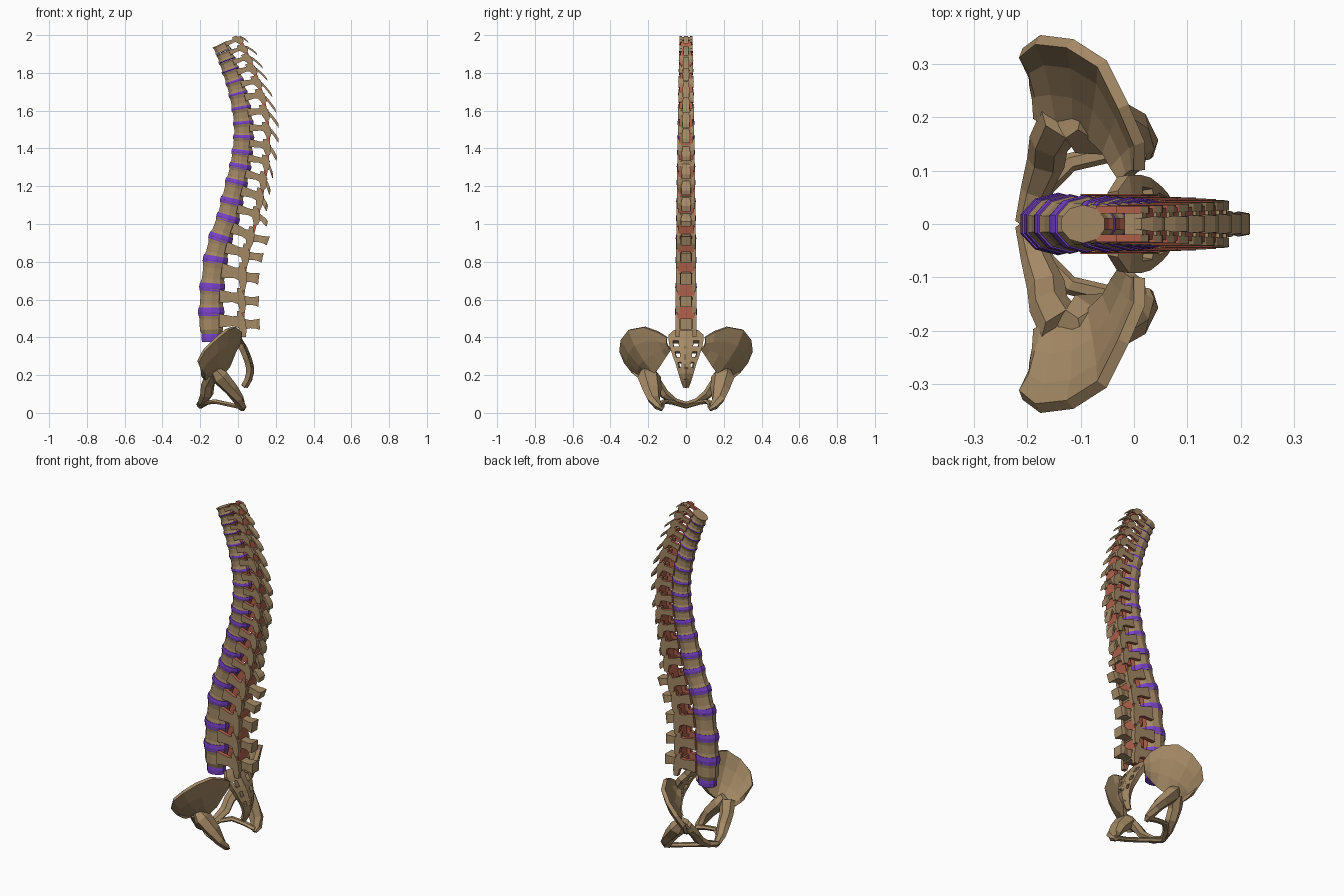
import bpy, bmesh, math
from mathutils import Vector

if "Cube" in bpy.data.objects:
    bpy.data.objects.remove(bpy.data.objects["Cube"])


def material(name, rgb):
    m = bpy.data.materials.new(name)
    m.use_nodes = True
    m.diffuse_color = (*rgb, 1)
    m.node_tree.nodes["Principled BSDF"].inputs["Base Color"].default_value = (*rgb, 1)
    return m


BONE = material("bone", (0.37, 0.25, 0.13))
DISC = material("disc purple", (0.19, 0.055, 0.58))
LINING = material("canal red", (0.44, 0.12, 0.07))


def finish(name, bm, mats):
    mesh = bpy.data.meshes.new(name)
    bm.to_mesh(mesh)
    bm.free()
    for m in mats:
        mesh.materials.append(m)
    ob = bpy.data.objects.new(name, mesh)
    bpy.context.collection.objects.link(ob)
    return ob


def loft(bm, rings, closed=True):
    """Skin a list of equal-length point rings, capping both ends when closed."""
    rows = [[bm.verts.new(p) for p in r] for r in rings]
    n = len(rows[0])
    faces = []
    for a, b in zip(rows, rows[1:]):
        for k in range(n if closed else n - 1):
            j = (k + 1) % n
            faces.append(bm.faces.new((a[k], a[j], b[j], b[k])))
    if closed:
        faces += [bm.faces.new(rows[0][::-1]), bm.faces.new(rows[-1])]
        bmesh.ops.recalc_face_normals(bm, faces=faces)
    return faces


def tube(bm, path, sides=6):
    """Faceted limb along points given as x, y, z, radius."""
    pts = [Vector(p[:3]) for p in path]
    rings = []
    for i, p in enumerate(pts):
        d = (pts[min(i + 1, len(pts) - 1)] - pts[max(i - 1, 0)]).normalized()
        a = d.cross(Vector((0, 0, 1))).normalized()
        b = d.cross(a)
        rings.append([p + path[i][3] * (a * math.cos(t) + b * 0.7 * math.sin(t))
                      for t in (math.tau * k / sides for k in range(sides))])
    loft(bm, rings)


# Spine curve through the discs, as x and z
CURVE = [Vector((x, 0, z)) for x, z in (
    (-.14, .40), (-.142, .535), (-.137, .665), (-.12, .81), (-.092, .925), (-.053, 1.03),
    (-.033, 1.12), (-.008, 1.22), (.012, 1.305), (.022, 1.38), (.03, 1.46), (.028, 1.535),
    (.017, 1.615), (0, 1.69), (-.018, 1.755), (-.04, 1.815), (-.058, 1.867),
    (-.077, 1.913), (-.097, 1.955))]
# Tips of the spinous processes
TIPS = [Vector((x, 0, z)) for x, z in (
    (.115, .47), (.11, .59), (.11, .71), (.13, .82), (.16, .91), (.155, 1.0),
    (.155, 1.08), (.17, 1.165), (.185, 1.25), (.205, 1.345), (.215, 1.44), (.215, 1.52),
    (.2, 1.6), (.18, 1.68), (.155, 1.765), (.13, 1.83), (.1, 1.9), (.055, 1.963))]
COUNT = len(TIPS)


def lerp(a, b, i):
    return a + (b - a) * i / COUNT


def direction(i):
    return (CURVE[min(i + 1, COUNT)] - CURVE[max(i - 1, 0)]).normalized()


def frame(i):
    """Centre, up axis, back axis, height and canal-roof distance of one vertebra."""
    span = CURVE[i + 1] - CURVE[i]
    up = span.normalized()
    return (CURVE[i] + span / 2, up, Vector((up.z, 0, -up.x)), span.length, lerp(.158, .09, i))


def oval(centre, up, i, scale):
    back = Vector((up.z, 0, -up.x))
    rx, ry = lerp(.069, .043, i) * scale, lerp(.055, .033, i) * scale
    return [centre + back * (rx * math.cos(a)) + Vector((0, ry * math.sin(a), 0))
            for a in (math.tau * (k + .5) / 10 for k in range(10))]


def vertebra(i):
    low, high = CURVE[i], CURVE[i + 1]
    centre, up, back, h, lamina = frame(i)
    depth, wide = lerp(.069, .043, i), lerp(.056, .032, i)
    bm = bmesh.new()

    def place(s, y, t):
        return centre + back * s + up * t + Vector((0, y, 0))

    def bar(sections):
        # each section: distance back, side, height, half width, half height
        return loft(bm, [[place(s, y + a * w, t + b * e)
                          for a, b in ((-1, -1), (1, -1), (1, 1), (-1, 1))]
                         for s, y, t, w, e in sections])

    # waisted body with a red rear wall
    body = loft(bm, [oval(low.lerp(high, .08), direction(i), i, .75 if i == 0 else 1.05),
                     oval(low.lerp(high, .3), up, i, .94),
                     oval(low.lerp(high, .7), up, i, .94),
                     oval(low.lerp(high, .92), direction(i + 1), i, 1.05)])
    for f in body:
        if f.normal.dot(back) > .9:
            f.material_index = 1

    # pedicles and articular columns on both sides; only outer and rear faces stay bone
    for side in (-1, 1):
        y = side * wide * .8
        faces = bar([(depth * .6, y, h * .15, wide * .2, h * .27),
                     ((depth + lamina) / 2, y, h * .12, wide * .2, h * .19),
                     (lamina, y, h * .08, wide * .2, h * .26)])
        faces += loft(bm, [[place(lamina + s + lean, y + a * wide * .2, t)
                            for s, a in ((-w, -1), (w, -1), (w, 1), (-w, 1))]
                           for t, w, lean in ((-h * .5, .012, .012), (-h * .2, .02, .008),
                                              (h * .2, .02, 0), (h * .52, .01, -.012))])
        for f in faces:
            if f.normal.y * side < .5 and f.normal.dot(back) < .7:
                f.material_index = 1

    # roof of the arch
    roof = bar([(lamina - .012, 0, 0, wide * .85, h * .22),
                (lamina + .024, 0, -h * .05, wide * .6, h * .2)])
    for f in roof:
        if f.normal.dot(back) < -.8:
            f.material_index = 1

    # spinous process, hatchet-shaped low down and hooked higher up
    tip = TIPS[i] - centre
    ts, tt = tip.dot(back), tip.dot(up)
    base, bulk, hook = lamina + .005, lerp(.034, .013, i), lerp(0, .02, i)
    bar([(base, 0, 0, bulk * .8, h * .22),
         (base + (ts - base) * .45, 0, tt * .4 + hook, bulk * .75, h * .16),
         (base + (ts - base) * .8, 0, tt * .8 + hook * .6, bulk, h * .18),
         (ts, 0, tt, bulk * .9, h * (.22 if i < 5 else .15))])
    finish(f"vertebra_{i + 1}", bm, [BONE, LINING])


def roof_point(i):
    centre, up, back, h, lamina = frame(i)
    return centre + back * (lamina + .01)


for i in range(COUNT):
    vertebra(i)

    # disc under each vertebra
    bm = bmesh.new()
    up = direction(i)
    half = lerp(.024, .001, i)
    size = .8 if i == 0 else 1.07
    loft(bm, [oval(CURVE[i] + up * t * half, up, i, s * size)
              for t, s in ((-1, .98), (0, 1.02), (1, .98))])
    finish(f"disc_{i + 1}", bm, [DISC])

    # red ligament closing the gap between neighbouring arches
    if i < COUNT - 1:
        bm = bmesh.new()
        back = Vector((up.z, 0, -up.x)) * .009
        side = Vector((0, lerp(.046, .027, i), 0))
        loft(bm, [[p + back * a + side * b for a, b in ((-1, -1), (1, -1), (1, 1), (-1, 1))]
                  for p in (roof_point(i), roof_point(i + 1))])
        finish(f"ligament_{i + 1}", bm, [LINING])


def mirrored(ob):
    m = ob.modifiers.new("Mirror", 'MIRROR')
    m.use_axis = (False, True, False)
    return ob


# Iliac wing: sheet between the crest and the pelvic brim
crest = [(-.195, .28, .22), (-.212, .32, .27), (-.18, .345, .33), (-.12, .338, .39),
         (-.06, .30, .44), (-.02, .22, .455), (.01, .15, .43), (.01, .1, .40)]
brim = [(-.18, .2, .18), (-.165, .19, .185), (-.14, .185, .19), (-.11, .18, .2),
        (-.08, .165, .21), (-.05, .135, .25), (-.035, .105, .3), (-.02, .08, .34)]
rows = []
for step, bulge in ((0, 0), (.35, .012), (.7, .014), (1, 0)):
    rows.append([Vector(b).lerp(Vector(c), step) + Vector((.3, .6, -.8)) * bulge
                 for b, c in zip(brim, crest)])
bm = bmesh.new()
loft(bm, rows, closed=False)
wing = finish("iliac_wing", bm, [BONE])
solid = wing.modifiers.new("Thickness", 'SOLIDIFY')
solid.thickness, solid.offset = .022, 0
mirrored(wing)

# Lower hip: socket and sitting bone, then the two rami that meet in front
LIMBS = {
    "ischium": [(-.12, .2, .225, .04), (-.095, .195, .19, .064), (-.035, .18, .125, .052),
                (.0, .172, .075, .04), (.02, .145, .032, .028), (.022, .125, .016, .014)],
    "upper_pubic_ramus": [(-.135, .19, .205, .045), (-.16, .15, .15, .038),
                          (-.165, .115, .1, .036), (-.185, .06, .06, .028),
                          (-.203, 0, .045, .02)],
    "lower_pubic_ramus": [(.02, .135, .03, .02), (-.05, .132, .045, .018),
                          (-.12, .115, .06, .018), (-.165, .07, .055, .018),
                          (-.2, 0, .035, .018)],
}
for name, path in LIMBS.items():
    bm = bmesh.new()
    tube(bm, path)
    mirrored(finish(name, bm, [BONE]))

# Sacrum: curved tapering sheet with paired openings
outline = [(-.04, .43, .06), (-.02, .405, .09), (.0, .375, .09), (.018, .345, .085),
           (.03, .32, .075), (.04, .292, .066), (.05, .265, .054), (.055, .24, .045),
           (.055, .21, .034), (.045, .175, .02), (.025, .14, .006)]
bm = bmesh.new()
sheet = loft(bm, [[(x + .015 * (1 - abs(f)), f * w, z)
                   for f in (-1, -.75, -.42, 0, .42, .75, 1)]
                  for x, z, w in outline], closed=False)
holes = [f for k, f in enumerate(sheet) if k // 6 in (2, 4, 6) and k % 6 in (1, 4)]
bmesh.ops.delete(bm, geom=holes, context='FACES')
sacrum = finish("sacrum", bm, [BONE])
solid = sacrum.modifiers.new("Thickness", 'SOLIDIFY')
solid.thickness, solid.offset = .028, 0

# Ridge down the back of the sacrum
bm = bmesh.new()
tube(bm, [(x + .022, 0, z, .014) for x, z, w in outline[1:-1:2]], sides=5)
finish("sacral_ridge", bm, [BONE])
